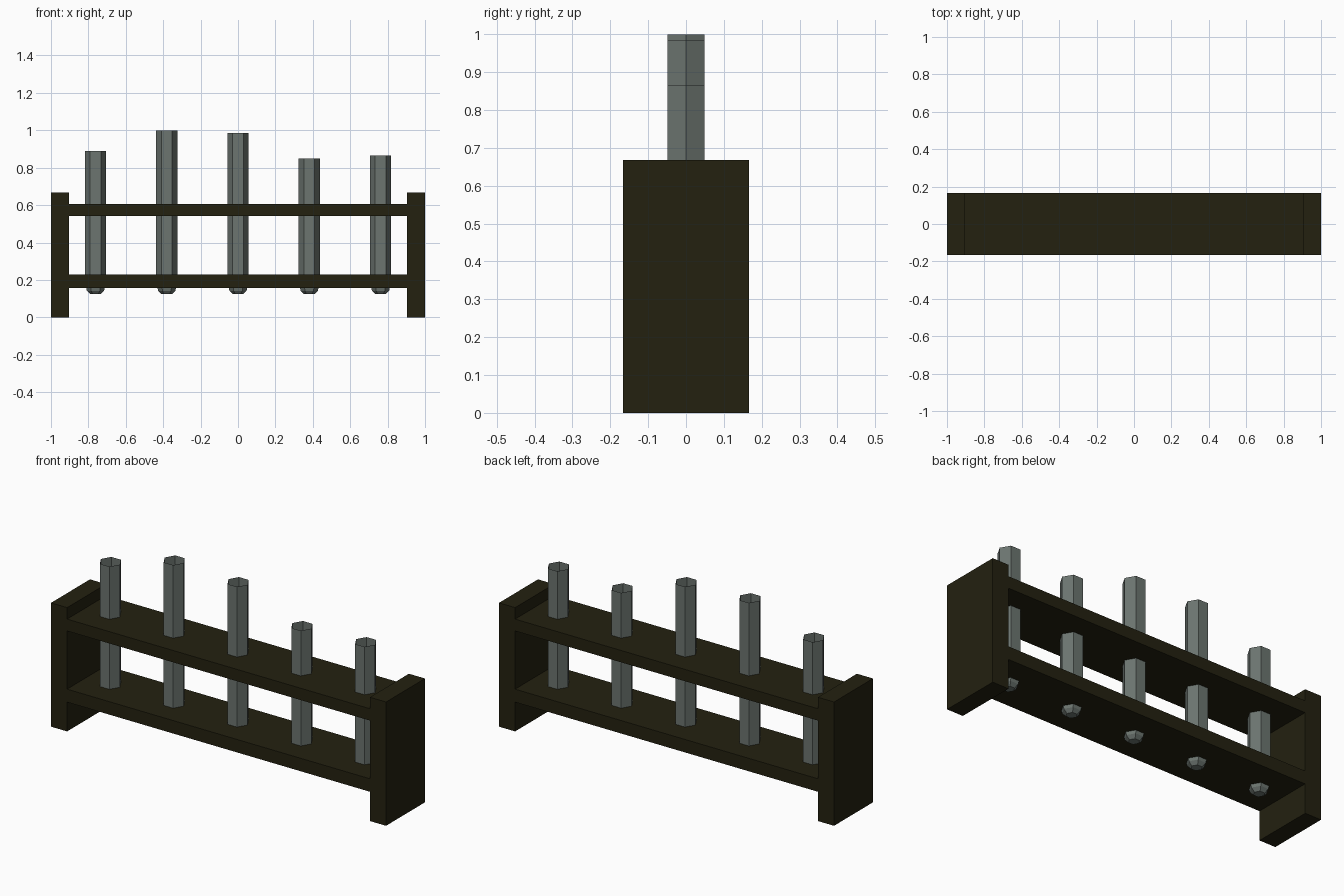
import bpy
import bmesh
from math import cos, sin, pi

cube = bpy.data.objects.get("Cube")
if cube:
    bpy.data.objects.remove(cube, do_unlink=True)


def make_material(name, rgb):
    mat = bpy.data.materials.new(name)
    mat.use_nodes = True
    mat.diffuse_color = (*rgb, 1)
    mat.node_tree.nodes["Principled BSDF"].inputs["Base Color"].default_value = (*rgb, 1)
    return mat


dark_wood = make_material("dark_wood", (0.017, 0.015, 0.005))
grey_glass = make_material("grey_glass", (0.15, 0.178, 0.162))


def add_object(name, bm, mat):
    mesh = bpy.data.meshes.new(name)
    bm.to_mesh(mesh)
    bm.free()
    mesh.materials.append(mat)
    obj = bpy.data.objects.new(name, mesh)
    bpy.context.collection.objects.link(obj)
    return obj


def add_box(name, x0, x1, z0, z1, depth):
    bm = bmesh.new()
    bmesh.ops.create_cube(bm, size=1)
    bmesh.ops.scale(bm, vec=(x1 - x0, depth, z1 - z0), verts=bm.verts)
    bmesh.ops.translate(bm, vec=((x0 + x1) / 2, 0, (z0 + z1) / 2), verts=bm.verts)
    return add_object(name, bm, dark_wood)


def add_tube(name, x, top, sides=6):
    """Open-topped, thin-walled tube with a tapered, closed bottom."""
    bm = bmesh.new()
    profile = [(0.028, 0.124), (0.046, 0.142), (0.0565, 0.185), (0.0565, top)]
    rings = []
    for r, z in profile:
        rings.append([bm.verts.new((x + r * cos(2 * pi * i / sides),
                                    r * sin(2 * pi * i / sides), z))
                      for i in range(sides)])
    bm.faces.new(rings[0][::-1])
    for low, high in zip(rings, rings[1:]):
        for i in range(sides):
            j = (i + 1) % sides
            bm.faces.new((low[i], low[j], high[j], high[i]))
    return add_object(name, bm, grey_glass)


# Rack: two end panels and two shelves
DEPTH = 0.332
INNER = 0.904
add_box("right_end_panel", -1, -INNER, 0, 0.668, DEPTH)
add_box("left_end_panel", INNER, 1, 0, 0.668, DEPTH)
add_box("upper_shelf", -INNER, INNER, 0.542, 0.606, DEPTH)
add_box("lower_shelf", -INNER, INNER, 0.158, 0.228, DEPTH)

# Tubes standing at different heights
for n, top in enumerate([0.89, 1.0, 0.985, 0.85, 0.865]):
    add_tube(f"tube_{n + 1}", (n - 2) * 0.381, top)
